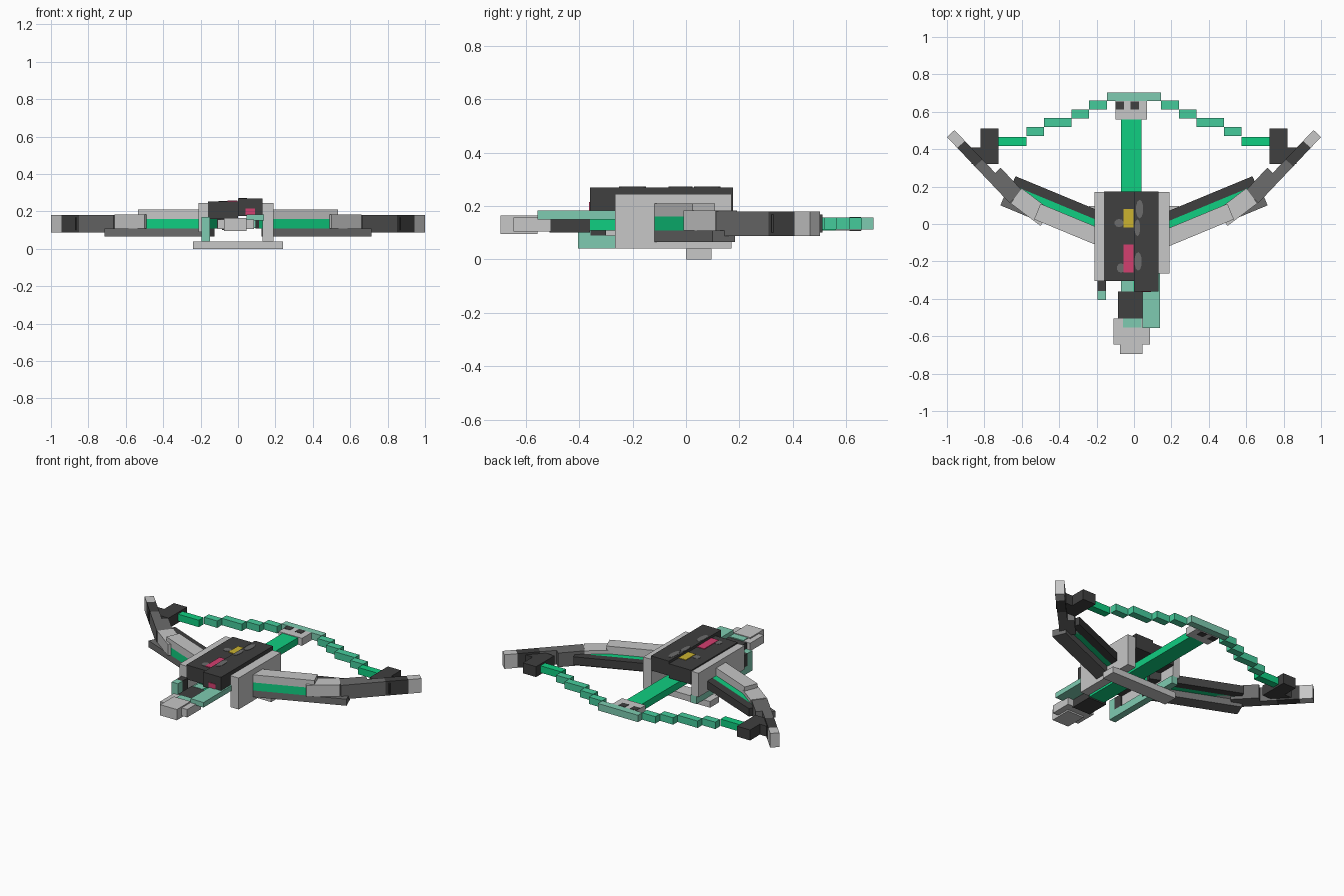
import bpy
import bmesh
import math
from mathutils import Matrix, Vector

cube = bpy.data.objects.get("Cube")
if cube:
    bpy.data.objects.remove(cube, do_unlink=True)


def material(name, rgb):
    m = bpy.data.materials.new(name)
    m.use_nodes = True
    color = (*rgb, 1.0)
    m.diffuse_color = color
    m.node_tree.nodes["Principled BSDF"].inputs["Base Color"].default_value = color
    return m


LIGHT = material("light_gray", (0.57, 0.57, 0.57))
GRAY = material("mid_gray", (0.15, 0.15, 0.15))
DARK = material("charcoal", (0.05, 0.05, 0.05))
GREEN = material("vivid_green", (0.005, 0.62, 0.22))
MEDIUM = material("medium_green", (0.06, 0.6, 0.33))
MINT = material("pale_mint", (0.21, 0.6, 0.44))
PINK = material("pink", (0.65, 0.05, 0.16))
YELLOW = material("yellow", (0.6, 0.45, 0.03))


def finish(name, bm, mat):
    mesh = bpy.data.meshes.new(name)
    bm.to_mesh(mesh)
    bm.free()
    mesh.materials.append(mat)
    obj = bpy.data.objects.new(name, mesh)
    bpy.context.collection.objects.link(obj)
    return obj


def block(name, center, size, mat, angle=0.0):
    bm = bmesh.new()
    bmesh.ops.create_cube(bm, size=1, matrix=Matrix.Translation(center)
                          @ Matrix.Rotation(angle, 4, "Z")
                          @ Matrix.Diagonal((*size, 1)))
    return finish(name, bm, mat)


def box(name, xs, ys, zs, mat):
    spans = (xs, ys, zs)
    return block(name, [sum(s) / 2 for s in spans], [abs(s[1] - s[0]) for s in spans], mat)


def smudge(name, x, y, z, rx, ry):
    # thin worn patch
    bm = bmesh.new()
    bmesh.ops.create_cone(bm, cap_ends=True, segments=10, radius1=1, radius2=1, depth=1,
                          matrix=Matrix.Translation((x, y, z)) @ Matrix.Diagonal((rx, ry, 0.004, 1)))
    finish(name, bm, GRAY)


def beam(name, side, origin, degrees, along, across, zs, mat):
    # angled bar measured along and across its outer edge
    a = math.radians(degrees)
    d = Vector((math.cos(a), math.sin(a)))
    n = Vector((-d.y, d.x))
    c = Vector(origin) + d * sum(along) / 2 + n * sum(across) / 2
    block(name, (side * c.x, c.y, sum(zs) / 2),
          (along[1] - along[0], across[1] - across[0], zs[1] - zs[0]), mat, side * a)


# Upper housing
box("housing_right_half", (-0.16, 0), (-0.305, 0.175), (0.16, 0.253), DARK)
box("housing_left_half", (0, 0.13), (-0.36, 0.175), (0.175, 0.27), DARK)
box("left_side_plate", (0.13, 0.19), (-0.265, 0.17), (0.04, 0.245), LIGHT)
box("right_side_plate", (-0.21, -0.16), (-0.305, 0.17), (0.09, 0.245), LIGHT)
box("bottom_crossbar", (-0.24, 0.24), (0, 0.095), (0, 0.04), LIGHT)

# Coloured panels and worn patches
box("yellow_panel", (-0.055, -0.002), (-0.02, 0.08), (0.25, 0.257), YELLOW)
box("pink_panel", (-0.055, -0.002), (-0.26, -0.11), (0.25, 0.257), PINK)
box("pink_front_panel", (0.04, 0.09), (-0.363, -0.358), (0.18, 0.215), PINK)
smudge("worn_patch_front", 0.022, -0.2, 0.27, 0.02, 0.05)
smudge("worn_patch_back", 0.03, 0.08, 0.27, 0.02, 0.05)
smudge("worn_patch_middle", 0.018, -0.02, 0.27, 0.016, 0.045)
smudge("worn_patch_small", -0.08, 0.005, 0.253, 0.025, 0.022)
smudge("worn_patch_corner", -0.07, -0.235, 0.253, 0.022, 0.025)

# Rail, grip and tail
box("rail", (-0.07, 0.04), (-0.37, 0.565), (0.108, 0.153), GREEN)
box("rail_front_cap", (-0.07, -0.002), (-0.36, -0.305), (0.15, 0.157), MINT)
box("grip", (-0.085, 0.045), (-0.51, -0.36), (0.1, 0.155), DARK)
box("tail_block", (-0.11, 0.085), (-0.645, -0.505), (0.105, 0.157), LIGHT)
box("tail_tip", (-0.075, 0.045), (-0.695, -0.555), (0.095, 0.165), LIGHT)
box("tail_patch", (-0.06, 0.04), (-0.554, -0.505), (0.154, 0.161), MINT)
box("nose_block", (-0.1, 0.07), (0.56, 0.657), (0.108, 0.157), LIGHT)
for i, x in enumerate((-0.077, 0.005)):
    box(f"nose_spot_{i + 1}", (x - 0.023, x + 0.023), (0.612, 0.655), (0.106, 0.159), DARK)

# Side bars
box("left_side_bar", (0.045, 0.14), (-0.555, -0.1), (0.15, 0.183), MINT)
box("right_lower_bar", (-0.195, -0.15), (-0.405, 0.17), (0.04, 0.09), MINT)
box("right_upright", (-0.195, -0.15), (-0.405, -0.358), (0.09, 0.17), MINT)
box("right_bar_block", (-0.195, -0.15), (-0.358, -0.3), (0.09, 0.17), DARK)

# Bow limbs, string steps and string anchors
root, elbow = (0.16, -0.13), (0.665, 0.112)
middle, outer = (0.108, 0.16), (0.088, 0.18)
steps = [(0.145, 0.24, 0.635, MEDIUM), (0.24, 0.335, 0.588, MEDIUM),
         (0.335, 0.48, 0.542, MEDIUM), (0.48, 0.575, 0.495, MEDIUM),
         (0.575, 0.73, 0.441, GREEN)]
for side, label in ((1, "left"), (-1, "right")):
    beam(label + "_limb_top", side, root, 22.5, (0, 0.405), (0, 0.09), (0.16, 0.21), LIGHT)
    beam(label + "_limb_core_front", side, root, 22.5, (0, 0.37), (0, 0.09), middle, GREEN)
    beam(label + "_limb_core_back", side, root, 22.5, (0, 0.58), (0.09, 0.125), middle, GREEN)
    beam(label + "_limb_back", side, root, 22.5, (0, 0.585), (0.125, 0.175), middle, DARK)
    beam(label + "_limb_bottom", side, root, 22.5, (0, 0.6), (0, 0.09), (0.065, 0.108), GRAY)
    beam(label + "_limb_joint", side, (0.5, -0.01), 37, (0, 0.2), (0, 0.1), (0.108, 0.183), LIGHT)
    beam(label + "_elbow", side, elbow, 46.5, (0, 0.17), (0, 0.095), outer, GRAY)
    beam(label + "_outer_limb", side, elbow, 46.5, (0.17, 0.27), (0, 0.055), outer, GRAY)
    beam(label + "_outer_limb_end", side, elbow, 46.5, (0.27, 0.406), (0, 0.055), outer, DARK)
    beam(label + "_limb_tip", side, elbow, 46.5, (0.406, 0.486), (0, 0.055), outer, LIGHT)
    box(label + "_string_anchor", (side * 0.725, side * 0.82), (0.32, 0.51), (0.1, 0.168), DARK)
    box(label + "_anchor_foot", (side * 0.82, side * 0.87), (0.32, 0.41), (0.1, 0.168), DARK)
    for i, (x0, x1, y, mat) in enumerate(steps):
        box(f"{label}_string_step_{i + 1}", (side * x0, side * x1),
            (y - 0.024, y + 0.024), (0.112, 0.157), mat)
box("string_center", (-0.145, 0.145), (0.657, 0.702), (0.112, 0.157), MINT)
